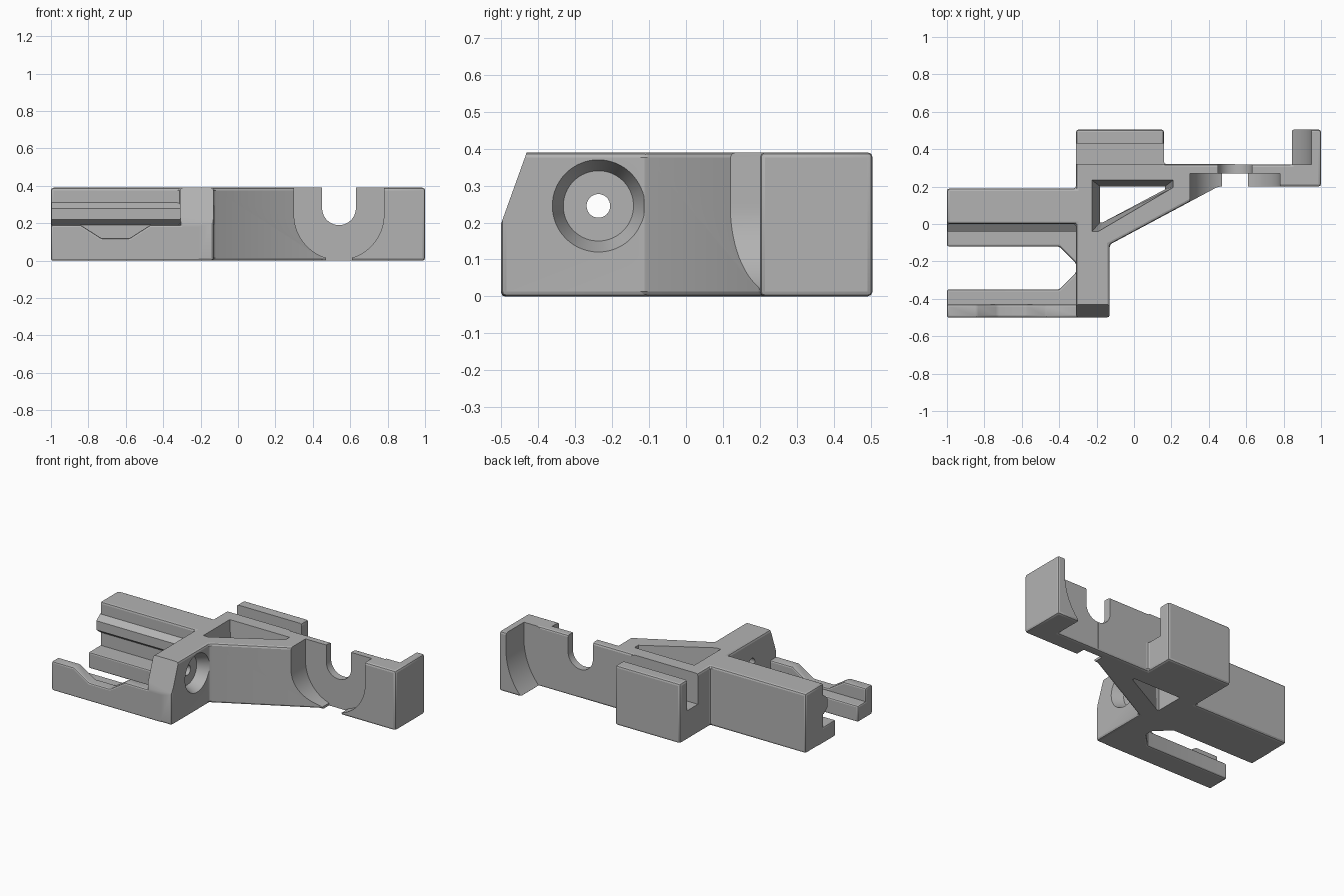
import bpy, bmesh, math
from mathutils import Vector

cube = bpy.data.objects.get("Cube")
if cube:
    bpy.data.objects.remove(cube, do_unlink=True)

HEIGHT = 0.39
EDGE = 0.014

grey = bpy.data.materials.new("plain_grey")
grey.use_nodes = True
COLOUR = (0.45, 0.45, 0.45, 1)
grey.diffuse_color = COLOUR
grey.node_tree.nodes["Principled BSDF"].inputs["Base Color"].default_value = COLOUR

# How a profile point and a depth become a position, by extrusion axis
PLACE = {
    "x": lambda a, b, d: Vector((d, a, b)),
    "y": lambda a, b, d: Vector((a, d, b)),
    "z": lambda a, b, d: Vector((a, b, d)),
}


def prism(name, profile, axis, lo, hi, bevel=0, far_profile=None):
    """Extrude a profile from lo to hi; a second profile makes it taper."""
    bm = bmesh.new()
    place = PLACE[axis]
    near = [bm.verts.new(place(a, b, lo)) for a, b in profile]
    far = [bm.verts.new(place(a, b, hi)) for a, b in far_profile or profile]
    bm.faces.new(near)
    bm.faces.new(far)
    n = len(near)
    for i in range(n):
        j = (i + 1) % n
        bm.faces.new((near[i], near[j], far[j], far[i]))
    bmesh.ops.recalc_face_normals(bm, faces=bm.faces)
    if bevel:
        bmesh.ops.bevel(bm, geom=bm.edges[:], offset=bevel, segments=2,
                        profile=0.5, affect='EDGES', clamp_overlap=True)
    mesh = bpy.data.meshes.new(name)
    bm.to_mesh(mesh)
    bm.free()
    mesh.materials.append(grey)
    obj = bpy.data.objects.new(name, mesh)
    bpy.context.collection.objects.link(obj)
    return obj


def rect(a0, a1, b0, b1):
    return [(a0, b0), (a1, b0), (a1, b1), (a0, b1)]


def arc(ca, cb, r, start, end, steps=40):
    angles = [math.radians(start + (end - start) * i / steps) for i in range(steps + 1)]
    return [(ca + r * math.cos(t), cb + r * math.sin(t)) for t in angles]


def circle(ca, cb, r, steps=64):
    return arc(ca, cb, r, 0, 360, steps)[:-1]


def u_shape(ca, cb, r):
    return arc(ca, cb, r, 180, 360) + [(ca + r, 0.6), (ca - r, 0.6)]


def combine(target, other, operation):
    mod = target.modifiers.new(operation.lower(), 'BOOLEAN')
    mod.operation = operation
    mod.solver = 'EXACT'
    mod.object = other
    other.hide_render = True
    bpy.context.view_layer.objects.active = target
    bpy.ops.object.modifier_apply(modifier=mod.name)
    bpy.data.objects.remove(other, do_unlink=True)


# Main body: arm, cross wall, diagonal brace, back bar and end wall
body = prism("bracket_body", [
    (-1, 0), (-0.31, 0), (-0.31, -0.5), (-0.13, -0.5), (-0.13, -0.11),
    (0.45, 0.2), (1, 0.2), (1, 0.505), (0.84, 0.505), (0.84, 0.32),
    (0.16, 0.32), (0.16, 0.505), (-0.31, 0.505), (-0.31, 0.19), (-1, 0.19),
], "z", 0, HEIGHT, EDGE)

# Slanted top of the cross wall
combine(body, prism("wall_slant", [(-0.51, 0.17), (-0.42, 0.42), (-0.6, 0.42)],
                    "x", -0.4, 0), 'DIFFERENCE')

# Channel behind the back bar
combine(body, prism("back_channel", rect(0.32, 0.43, 0.19, 0.5),
                    "x", -0.4, 0.3), 'DIFFERENCE')

# Round recess and open slot in the right part of the bar
combine(body, prism("round_recess", u_shape(0.54, 0.245, 0.24),
                    "y", -0.3, 0.27), 'DIFFERENCE')
combine(body, prism("recess_gap", rect(0.47, 0.61, -0.1, 0.1),
                    "y", -0.3, 0.27), 'DIFFERENCE')
combine(body, prism("open_slot", u_shape(0.54, 0.28, 0.09),
                    "y", 0.1, 0.4), 'DIFFERENCE')

# Curved inside of the end wall
combine(body, prism("end_wall_curve",
                    arc(0.54, 0.28, 0.41, -90, 0) + [(0.95, 0.6), (0.54, 0.6)],
                    "y", 0.319, 0.6), 'DIFFERENCE')

# Tapered triangular opening
combine(body, prism("triangle_opening",
                    [(-0.18, 0.01), (-0.165, 0.01), (0.165, 0.185),
                     (0.165, 0.2), (-0.18, 0.2)], "z", -0.01, HEIGHT + 0.01, 0,
                    [(-0.225, -0.04), (-0.19, -0.04), (0.21, 0.195),
                     (0.21, 0.235), (-0.225, 0.235)]), 'DIFFERENCE')

# Countersunk screw hole through the cross wall
combine(body, prism("countersink", circle(-0.237, 0.245, 0.095), "x", -0.2, -0.127, 0,
                    circle(-0.237, 0.245, 0.126)), 'DIFFERENCE')
combine(body, prism("screw_hole", circle(-0.237, 0.245, 0.032, 32),
                    "x", -0.4, 0), 'DIFFERENCE')

# Low fork: ledge under the arm, corner gussets and front rail
combine(body, prism("low_fork", [
    (-1, 0.06), (-1, -0.12), (-0.4, -0.12), (-0.31, -0.21), (-0.31, -0.26),
    (-0.4, -0.35), (-1, -0.35), (-1, -0.5), (-0.2, -0.5), (-0.2, 0.06),
], "z", 0, 0.105, 0.01), 'UNION')

# Outer lip of the front rail, with its dip
combine(body, prism("rail_lip", [
    (-1, 0), (-0.2, 0), (-0.2, 0.19), (-0.47, 0.19), (-0.58, 0.12),
    (-0.73, 0.12), (-0.84, 0.19), (-1, 0.19),
], "y", -0.5, -0.43, 0.01), 'UNION')

# Ridge along the front of the arm
combine(body, prism("arm_ridge", [
    (0.05, 0.31), (0, 0.31), (-0.04, 0.28), (-0.04, 0.22), (0, 0.19), (0.05, 0.19),
], "x", -0.998, -0.25), 'UNION')

# Smooth the curves and keep the corners crisp
bpy.ops.object.select_all(action='DESELECT')
body.select_set(True)
bpy.context.view_layer.objects.active = body
bpy.ops.object.shade_smooth_by_angle(angle=math.radians(20))
